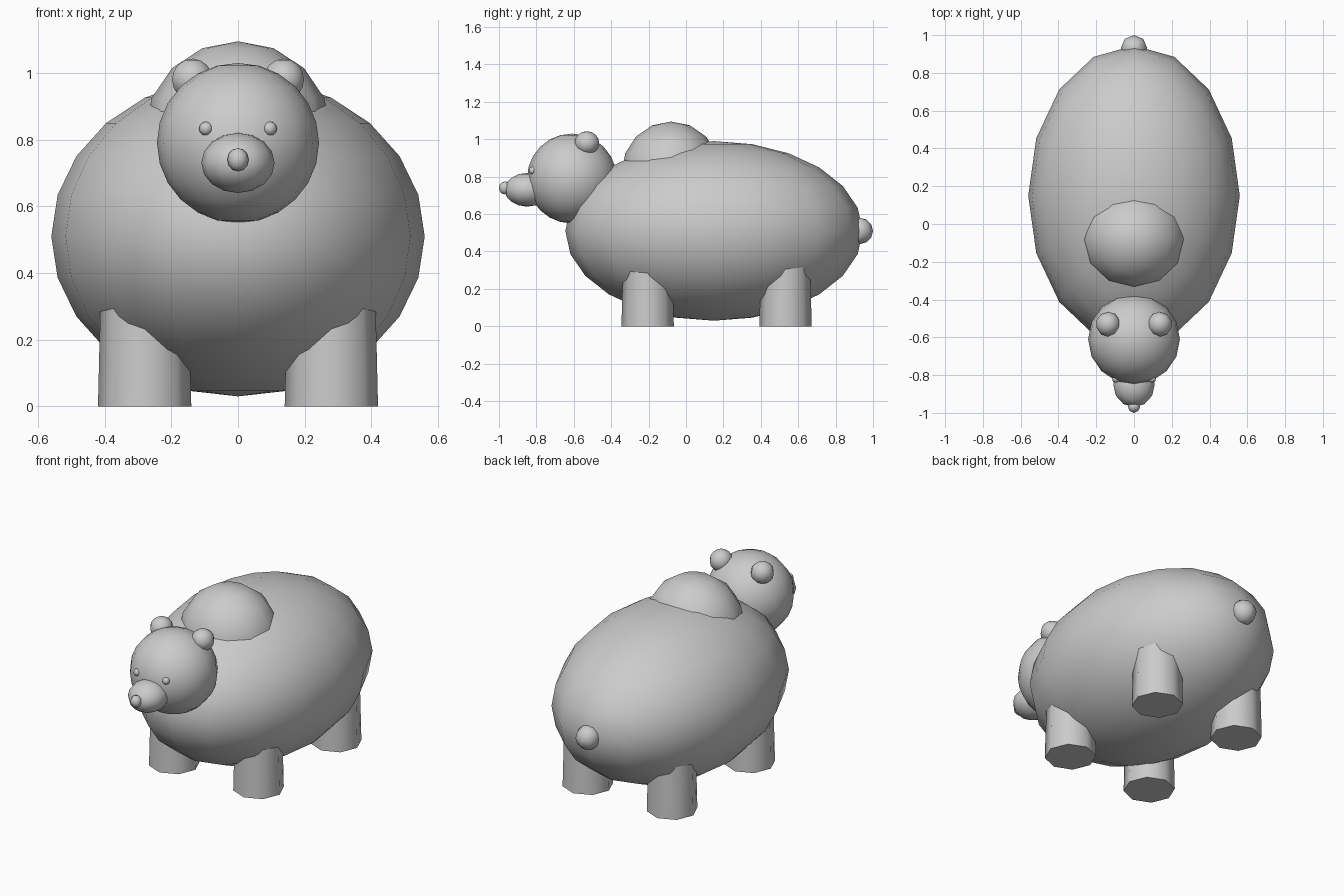
import bpy
from math import radians

if "Cube" in bpy.data.objects:
    bpy.data.objects.remove(bpy.data.objects["Cube"])


def ball(name, loc, size, segments=8, rings=6):
    """Smooth ellipsoid with given half-sizes."""
    bpy.ops.mesh.primitive_uv_sphere_add(segments=segments, ring_count=rings, radius=1, location=loc)
    ob = bpy.context.object
    ob.name = name
    ob.scale = size
    bpy.ops.object.transform_apply(location=False, rotation=False, scale=True)
    bpy.ops.object.shade_smooth()
    return ob


def leg(name, x, y, height=0.42):
    """Slightly tapered eight-sided leg standing on the ground."""
    bpy.ops.mesh.primitive_cone_add(vertices=8, radius1=0.14, radius2=0.13, depth=height,
                                    location=(x, y, height / 2))
    bpy.context.object.name = name
    bpy.ops.object.shade_smooth_by_angle(angle=radians(50))


# Body and shoulder hump
ball("body", (0, 0.15, 0.51), (0.56, 0.795, 0.48), 16, 12)
ball("shoulder_hump", (0, -0.08, 0.82), (0.28, 0.265, 0.275), 12, 8)

# Head, snout and nose
ball("head", (0, -0.61, 0.79), (0.243, 0.24, 0.24), 16, 12)
ball("snout", (0, -0.85, 0.73), (0.11, 0.12, 0.09), 12, 8)
ball("nose", (0, -0.968, 0.74), (0.032, 0.032, 0.035))

# Tail
ball("tail", (0, 0.93, 0.51), (0.07, 0.07, 0.07))

# Mirrored parts: ears, eyes, legs
for side, s in (("left", 1), ("right", -1)):
    ball(f"{side}_ear", (s * 0.137, -0.53, 0.98), (0.064, 0.066, 0.063), 10, 8)
    ball(f"{side}_eye", (s * 0.096, -0.82, 0.833), (0.021, 0.021, 0.021))
    leg(f"front_{side}_leg", s * 0.28, -0.205)
    leg(f"back_{side}_leg", s * 0.28, 0.532)
